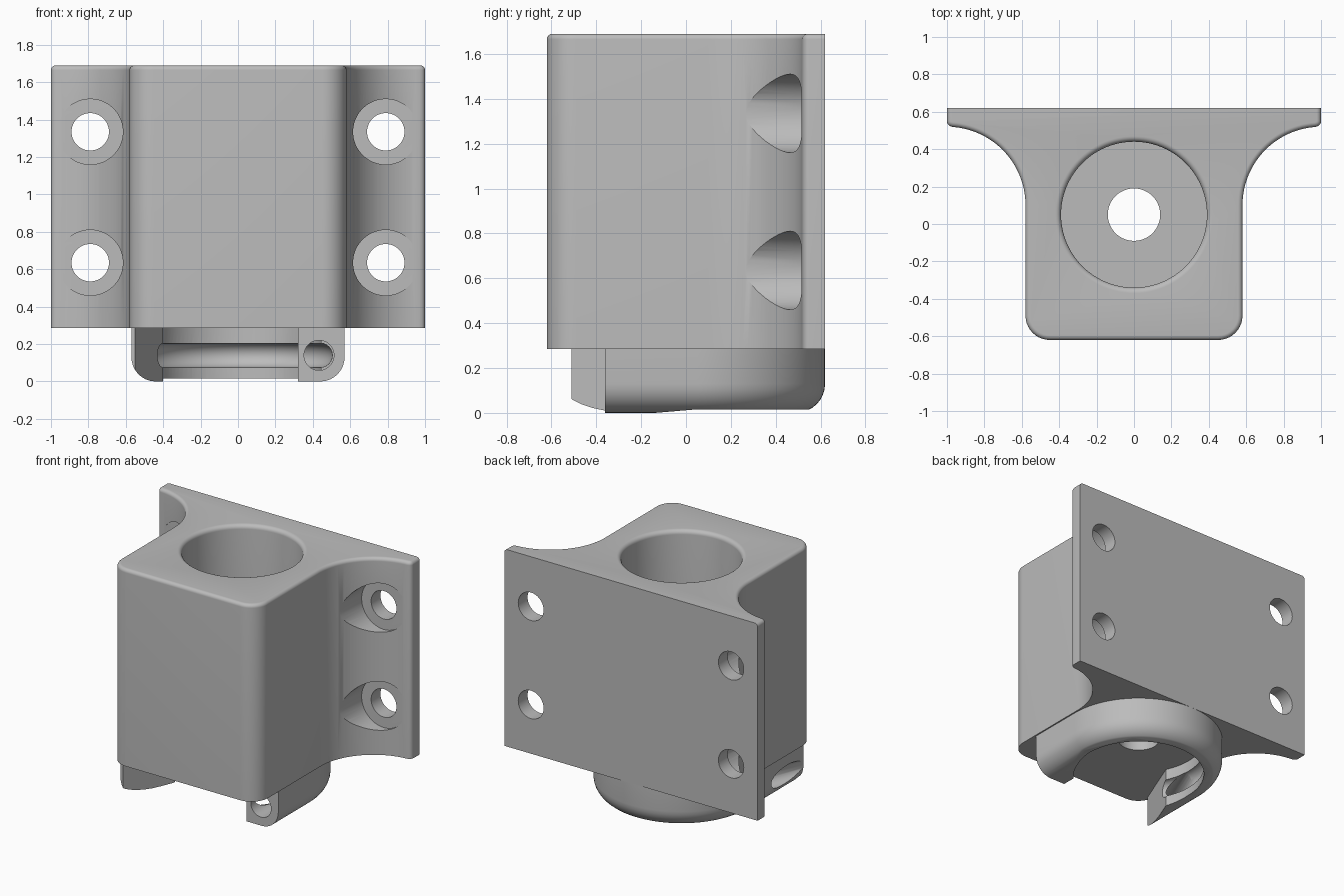
import bpy, bmesh, math
from mathutils import Matrix, Vector

cube = bpy.data.objects.get("Cube")
if cube:
    bpy.data.objects.remove(cube, do_unlink=True)

grey = bpy.data.materials.new("plain_grey")
grey.use_nodes = True
GREY = (0.5, 0.5, 0.5, 1)
grey.diffuse_color = GREY
grey.node_tree.nodes["Principled BSDF"].inputs["Base Color"].default_value = GREY


def arc(cx, cy, r, a0, a1, n):
    """Points of an arc, angles in degrees."""
    angles = [math.radians(a0 + (a1 - a0) * i / n) for i in range(n + 1)]
    return [(cx + r * math.cos(a), cy + r * math.sin(a)) for a in angles]


def finish(name, bm):
    bmesh.ops.recalc_face_normals(bm, faces=bm.faces)
    me = bpy.data.meshes.new(name)
    bm.to_mesh(me)
    bm.free()
    me.materials.append(grey)
    ob = bpy.data.objects.new(name, me)
    bpy.context.collection.objects.link(ob)
    return ob


def prism(name, pts, z0, z1, round_z=None, radius=0, keep=None, matrix=None):
    """Extruded outline; edges at round_z are rounded unless keep says otherwise."""
    bm = bmesh.new()
    face = bm.faces.new([bm.verts.new((x, y, z0)) for x, y in pts])
    ext = bmesh.ops.extrude_face_region(bm, geom=[face])
    top = [v for v in ext["geom"] if isinstance(v, bmesh.types.BMVert)]
    bmesh.ops.translate(bm, verts=top, vec=(0, 0, z1 - z0))
    if round_z is not None:
        edges = [e for e in bm.edges
                 if all(abs(v.co.z - round_z) < 1e-4 for v in e.verts)
                 and not all(keep(v.co) for v in e.verts)]
        bmesh.ops.bevel(bm, geom=edges, offset=radius, segments=8, profile=0.5,
                        affect='EDGES', clamp_overlap=False)
    if matrix:
        bm.transform(matrix)
    return finish(name, bm)


def lathe(name, pts, centre, steps=96, closed=True):
    """Closed (radius, z) profile turned about a vertical axis."""
    bm = bmesh.new()
    verts = [bm.verts.new((r, 0, z)) for r, z in pts]
    edges = [bm.edges.new((verts[i], verts[(i + 1) % len(verts)])) for i in range(len(verts))]
    bmesh.ops.spin(bm, geom=verts + edges, cent=(0, 0, 0), axis=(0, 0, 1),
                   angle=math.tau, steps=steps, use_merge=True)
    bmesh.ops.remove_doubles(bm, verts=bm.verts, dist=1e-5)
    bmesh.ops.dissolve_degenerate(bm, edges=bm.edges, dist=1e-6)
    bmesh.ops.translate(bm, verts=bm.verts, vec=centre)
    return finish(name, bm)


def rod(name, a, b, r):
    """Cylinder from a to b."""
    a, b = Vector(a), Vector(b)
    turn = (b - a).to_track_quat('Z', 'Y').to_matrix().to_4x4()
    bm = bmesh.new()
    bmesh.ops.create_cone(bm, cap_ends=True, segments=48, radius1=r, radius2=r,
                          depth=(b - a).length,
                          matrix=Matrix.Translation((a + b) / 2) @ turn)
    return finish(name, bm)


def carve(ob, cutters):
    """Cut each helper away, then drop it."""
    bpy.context.view_layer.objects.active = ob
    for c in cutters:
        c.hide_render = True
        mod = ob.modifiers.new("cut", 'BOOLEAN')
        mod.operation, mod.solver, mod.object = 'DIFFERENCE', 'EXACT', c
        bpy.ops.object.modifier_apply(modifier=mod.name)
        bpy.data.objects.remove(c, do_unlink=True)


def smooth(ob):
    bpy.ops.object.select_all(action='DESELECT')
    ob.select_set(True)
    bpy.context.view_layer.objects.active = ob
    bpy.ops.object.shade_smooth_by_angle(angle=math.radians(30))


BACK, BASE, TOP = 0.62, 0.285, 1.69
CY = 0.05                       # centre of bore and clamp

# Main block with flared mounting plate
half = arc(0.45, -0.49, 0.13, -90, 0, 10)
half += arc(1.0, 0.1, 0.42, 180, 94, 28)
half += arc(0.97, 0.55, 0.03, -80, 0, 5) + [(1.0, BACK)]
outline = half + [(-x, y) for x, y in reversed(half)]
block = prism("mounting_block", outline, BASE, TOP, TOP, 0.025,
              keep=lambda p: p.y > BACK - 0.001)

# Stepped bore with a rounded rim
bore_profile = [(0, 0.2), (0.14, 0.2), (0.14, 0.4), (0.39, 0.4)]
bore_profile += arc(0.42, TOP - 0.03, 0.03, 180, 90, 6) + [(0.42, 1.8), (0, 1.8)]
cuts = [lathe("bore_cutter", bore_profile, (0, CY, 0))]

# Four counterbored screw holes
for x in (-0.79, 0.79):
    for z in (0.635, 1.335):
        cuts.append(rod("screw_cutter", (x, 0, z), (x, 0.8, z), 0.1))
        cuts.append(rod("head_cutter", (x, 0, z), (x, 0.515, z), 0.175))
carve(block, cuts)
smooth(block)

# Clamp ring with two legs, open at the front
R = BACK - CY
ring_outline = [(-R, -0.51), (R, -0.51)] + arc(0, CY, R, 0, 180, 64)
ring = prism("clamp_ring", ring_outline, 0, BASE, 0, 0.13,
             keep=lambda p: p.y < -0.5)
MID = 0.14
channel = arc(0.44, MID, 0.065, 0, 345, 23)
side_on = Matrix(((0, 0, 1, 0), (1, 0, 0, 0), (0, 1, 0, 0), (0, 0, 0, 1)))
carve(ring, [
    lathe("inner_cutter", [(0, -0.1), (0.445, -0.1), (0.445, 0.4), (0, 0.4)], (0, CY, 0)),
    # slanted left leg and straight right leg
    prism("mouth_cutter", [(0.32, -0.7), (0.32, 0), (-0.346, 0), (-0.626, -0.7)], -0.1, 0.4),
    prism("leg_end_cutter", [(0.2, -0.7), (0.7, -0.7), (0.7, -0.36), (0.2, -0.36)], -0.1, 0.4),
    # slightly raised underside at the back
    prism("underside_cutter", [(-0.15, -0.001), (0.05, 0.016), (0.8, 0.016), (0.8, -0.1),
                               (-0.15, -0.1)], -0.8, 0.8, matrix=side_on),
    # groove round the inside, with its entry and its exit
    lathe("groove_cutter", channel, (0, CY, 0)),
    rod("entry_cutter", (0.433, -0.5, MID), (0.433, 0.06, MID), 0.08),
    rod("exit_cutter", (-0.4, 0.1, MID), (-0.66, -0.55, MID), 0.066),
])
smooth(ring)
